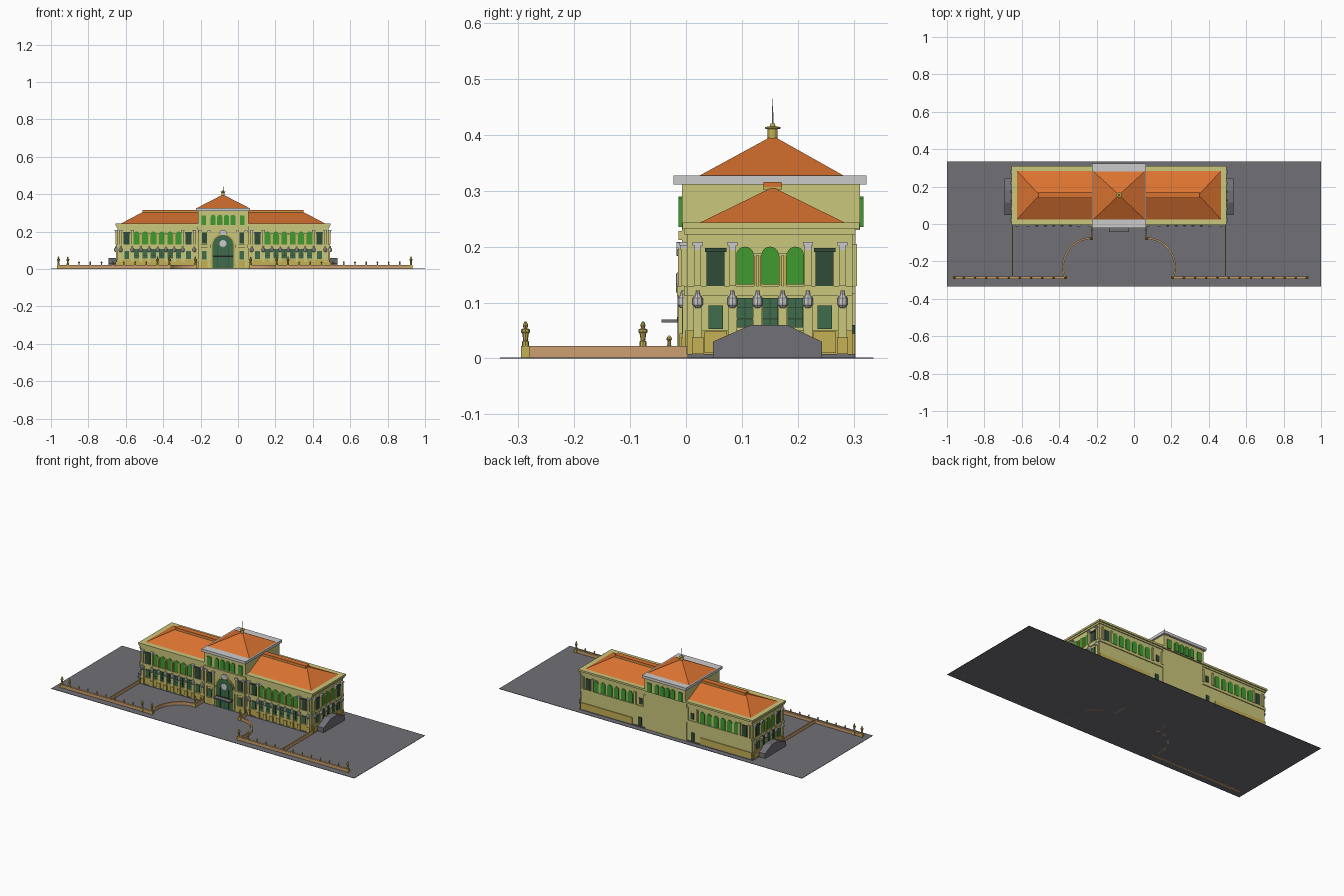
import bpy, bmesh, math
from mathutils import Matrix, Vector

if "Cube" in bpy.data.objects:
    bpy.data.objects.remove(bpy.data.objects["Cube"])

CX = -0.08                      # building axis
COL = {
    'wall': (0.60, 0.57, 0.20, 1), 'gold': (0.55, 0.44, 0.09, 1), 'roof': (0.70, 0.17, 0.03, 1),
    'green': (0.05, 0.33, 0.03, 1), 'dark': (0.03, 0.07, 0.04, 1), 'door': (0.05, 0.15, 0.07, 1),
    'slate': (0.16, 0.16, 0.18, 1), 'tan': (0.60, 0.35, 0.16, 1), 'grey': None}
parts = {}
I = Matrix.Identity(4)


def get(name, col):
    if name not in parts:
        parts[name] = (bmesh.new(), col)
    return parts[name][0]


def box(name, col, a, b, M=I):
    bm = get(name, col)
    a, b = Vector(a), Vector(b)
    T = Matrix.Translation((a + b) / 2) @ Matrix.Diagonal((*(b - a), 1))
    bmesh.ops.create_cube(bm, size=1, matrix=M @ T)


def prism(name, col, pts, v0, v1, M=I):
    """Extrude an outline of (u, w) points from depth v0 to v1."""
    bm = get(name, col)
    A = [bm.verts.new(M @ Vector((u, v0, w))) for u, w in pts]
    B = [bm.verts.new(M @ Vector((u, v1, w))) for u, w in pts]
    bm.faces.new(A)
    bm.faces.new(B[::-1])
    for i in range(len(pts)):
        j = (i + 1) % len(pts)
        bm.faces.new((A[i], A[j], B[j], B[i]))


def arch(u, r, z0, z1):
    s = z1 - r
    return [(u - r, z0), (u + r, z0)] + [(u + r * math.cos(math.pi * k / 10), s + r * math.sin(math.pi * k / 10)) for k in range(11)]


def lathe(name, col, prof, at, M=I, seg=10):
    """Stack of cones through (radius, height) points."""
    bm = get(name, col)
    rings = [[bm.verts.new(M @ (Vector(at) + Vector((r * math.cos(2 * math.pi * k / seg), r * math.sin(2 * math.pi * k / seg), z))))
              for k in range(seg)] for r, z in prof]
    for p, q in zip(rings, rings[1:]):
        for k in range(seg):
            j = (k + 1) % seg
            bm.faces.new((p[k], p[j], q[j], q[k]))
    bm.faces.new(rings[0][::-1])
    bm.faces.new(rings[-1])


def frustum(name, col, lo, hi, z0, z1):
    """Hipped solid between two (x0, x1, y0, y1) rectangles."""
    bm = get(name, col)
    A, B = [[bm.verts.new((x, y, z)) for x, y in ((r[0], r[2]), (r[1], r[2]), (r[1], r[3]), (r[0], r[3]))]
            for r, z in ((lo, z0), (hi, z1))]
    bm.faces.new(A[::-1])
    bm.faces.new(B)
    for k in range(4):
        j = (k + 1) % 4
        bm.faces.new((A[k], A[j], B[j], B[k]))


def frame(origin, u, v):
    """Facade frame: u along the wall, v outward, z up."""
    M = Matrix.Identity(4)
    M.col[0] = (*u, 0, 0)
    M.col[1] = (*v, 0, 0)
    M.col[3] = (*origin, 0, 1)
    return M


def facade(M, n, sp=0.045, end=0.08):
    L = 2 * end + n * sp
    box('base_courses', 'gold', (0, 0, 0.008), (L, 0.004, 0.05), M)
    box('belt_courses', 'wall', (0, 0, 0.112), (L, 0.006, 0.13), M)
    # end bays with rectangular windows
    for c in (0.05, L - 0.05):
        box('end_windows', 'dark', (c - 0.016, 0, 0.13), (c + 0.016, 0.004, 0.197), M)
        box('end_window_heads', 'dark', (c - 0.019, 0, 0.19), (c + 0.019, 0.007, 0.198), M)
        box('lower_end_windows', 'door', (c - 0.013, 0, 0.053), (c + 0.013, 0.006, 0.095), M)
        box('window_aprons', 'gold', (c - 0.02, 0, 0.01), (c + 0.02, 0.007, 0.048), M)
    # arched bays
    for k in range(n):
        c = end + sp * (k + 0.5)
        prism('arched_windows', 'green', arch(c, 0.0155, 0.132, 0.2), 0, 0.003, M)
        box('lower_windows', 'door', (c - 0.014, 0, 0.055), (c + 0.014, 0.005, 0.108), M)
        for w in (0.07, 0.09):
            box('window_bars', 'dark', (c - 0.014, 0, w), (c + 0.014, 0.007, w + 0.002), M)
        box('window_bars', 'dark', (c - 0.001, 0, 0.055), (c + 0.001, 0.007, 0.108), M)
    # pilasters, urns and capitals
    ends = [0.018, end, L - end, L - 0.018]
    mids = [end + sp * k for k in range(1, n)]
    for c in ends + mids:
        box('lower_pilasters', 'wall', (c - 0.008, 0, 0.035), (c + 0.008, 0.008, 0.115), M)
        box('pilaster_plinths', 'gold', (c - 0.01, 0, 0.008), (c + 0.01, 0.011, 0.038), M)
        lathe('urns', 'grey', [(0.004, 0.09), (0.009, 0.096), (0.009, 0.108), (0.004, 0.114), (0.003, 0.122)], (c, 0.008, 0), M, 8)
    for c in mids:
        for s in (-0.004, 0.004):
            box('arch_columns', 'gold', (c + s - 0.0025, 0, 0.13), (c + s + 0.0025, 0.008, 0.184), M)
        box('arch_imposts', 'wall', (c - 0.008, 0, 0.184), (c + 0.008, 0.009, 0.189), M)
    for c in ends:
        box('upper_pilasters', 'wall', (c - 0.006, 0, 0.13), (c + 0.006, 0.01, 0.197), M)
        box('capitals', 'grey', (c - 0.006, 0, 0.194), (c + 0.006, 0.012, 0.202), M)
        box('capitals', 'grey', (c - 0.009, 0, 0.202), (c + 0.009, 0.014, 0.208), M)


# ground and plinth
box('ground', 'slate', (-1, -0.333, 0), (1, 0.335, 0.002))
box('plinth', 'slate', (-0.652, -0.004, 0), (0.492, 0.302, 0.008))

# main body, cornice and hipped roof
box('main_walls', 'wall', (CX - 0.565, 0.002, 0.002), (CX + 0.565, 0.298, 0.232))
box('cornice', 'wall', (CX - 0.575, -0.006, 0.232), (CX + 0.575, 0.31, 0.243))
box('cornice_bed', 'wall', (CX - 0.57, -0.003, 0.222), (CX + 0.57, 0.303, 0.232))
frustum('main_roof', 'roof', (CX - 0.546, CX + 0.546, 0.025, 0.284), (CX - 0.43, CX + 0.43, 0.15, 0.16), 0.243, 0.304)
box('ridge_cap', 'gold', (CX - 0.43, 0.138, 0.302), (CX + 0.43, 0.172, 0.307))
frustum('ridge_roof', 'roof', (CX - 0.43, CX + 0.43, 0.138, 0.172), (CX - 0.43, CX + 0.43, 0.139, 0.171), 0.306, 0.316)

# front wings and side facades
for x in (CX - 0.565, CX + 0.135):
    facade(frame((x, 0.002), (1, 0), (0, -1)), 6)
for s in (-1, 1):
    M = frame((CX + s * 0.565, 0.003), (0, 1), (s, 0))
    facade(M, 3)
    # side stairs with sloped flanks
    prism('side_stairs', 'slate', [(0.045, 0), (0.24, 0), (0.24, 0.03), (0.178, 0.06), (0.113, 0.06), (0.045, 0.03)], 0, 0.047, M)

# rear facade
for s in (-1, 1):
    M = frame((CX + s * 0.565, 0.298), (-s, 0), (0, 1))
    box('rear_end_windows', 'dark', (0.034, 0, 0.13), (0.064, 0.004, 0.197), M)
    for k in range(6):
        prism('rear_windows', 'green', arch(0.102 + 0.045 * k, 0.0155, 0.132, 0.2), 0, 0.004, M)
    for c in (0.018, 0.08, 0.36, 0.425):
        box('rear_pilasters', 'wall', (c - 0.006, 0, 0.13), (c + 0.006, 0.008, 0.205), M)
    box('rear_belt', 'wall', (0, 0, 0.115), (0.43, 0.005, 0.13), M)
    box('rear_small_windows', 'dark', (0.385, 0, 0.14), (0.405, 0.004, 0.175), M)
    box('rear_doors', 'dark', (0.38, 0, 0.01), (0.402, 0.004, 0.06), M)
    box('rear_base', 'gold', (0, 0, 0.008), (0.34, 0.004, 0.045), M)

# central tower
box('tower_walls', 'wall', (CX - 0.135, -0.007, 0.002), (CX + 0.135, 0.303, 0.24))
box('tower_attic', 'wall', (CX - 0.135, -0.007, 0.23), (CX + 0.135, 0.311, 0.312))
box('tower_eaves', 'grey', (CX - 0.145, -0.022, 0.311), (CX + 0.145, 0.323, 0.327))
frustum('tower_roof', 'roof', (CX - 0.138, CX + 0.138, 0.024, 0.282), (CX - 0.006, CX + 0.006, 0.149, 0.161), 0.327, 0.395)
lathe('roof_finial', 'gold', [(0.009, 0.39), (0.009, 0.41), (0.014, 0.411), (0.014, 0.414), (0.005, 0.415), (0.004, 0.42)], (CX, 0.155, 0), seg=12)
lathe('spire', 'grey', [(0.0015, 0.415), (0.0012, 0.44), (0.0005, 0.465)], (CX, 0.155, 0), seg=6)

front = frame((CX, -0.007), (1, 0), (0, -1))
for M in (front, frame((CX, 0.311), (-1, 0), (0, 1))):
    for c in (-0.0525, -0.0175, 0.0175, 0.0525):
        prism('tower_windows', 'green', arch(c, 0.0135, 0.235, 0.29), 0, 0.006, M)
    for c in (-0.103, 0.103):
        box('tower_side_windows', 'green', (c - 0.013, 0, 0.235), (c + 0.013, 0.006, 0.287), M)
box('tower_band', 'wall', (-0.137, 0, 0.212), (0.137, 0.006, 0.228), front)
# entrance arch
prism('entrance_surround', 'gold', arch(0, 0.064, 0.008, 0.19), 0, 0.004, front)
prism('entrance_door', 'door', arch(0, 0.056, 0.006, 0.182), 0, 0.006, front)
box('door_transom', 'dark', (-0.056, 0, 0.07), (0.056, 0.009, 0.074), front)
for c in (-0.028, 0, 0.028):
    box('door_mullions', 'dark', (c - 0.001, 0, 0.008), (c + 0.001, 0.008, 0.125), front)
R = front @ Matrix.Translation((0, 0, 0.135)) @ Matrix.Rotation(-math.pi / 2, 4, 'X')
lathe('round_emblem', 'grey', [(0.019, 0), (0.019, 0.009), (0.015, 0.011)], (0, 0, 0), R, 20)
prism('arch_keystone', 'grey', [(-0.012, 0.183), (0.012, 0.183), (0.024, 0.195), (0.01, 0.208), (-0.01, 0.208), (-0.024, 0.195)], 0, 0.01, front)
box('entrance_canopy', 'slate', (-0.054, 0.008, 0.064), (0.054, 0.037, 0.07), front)
for s in (-1, 1):
    c = s * 0.1
    box('tower_middle_windows', 'dark', (c - 0.013, 0, 0.135), (c + 0.013, 0.004, 0.195), front)
    box('tower_doors', 'door', (c - 0.012, 0, 0.05), (c + 0.012, 0.004, 0.095), front)
    for d in (-0.024, 0.024):
        box('tower_pilasters', 'wall', (c + d - 0.006, 0, 0.008), (c + d + 0.006, 0.007, 0.112), front)
        box('tower_pilasters', 'wall', (c + d - 0.006, 0, 0.13), (c + d + 0.006, 0.007, 0.2), front)
        box('tower_capitals', 'grey', (c + d - 0.008, 0, 0.198), (c + d + 0.008, 0.01, 0.207), front)
    box('tower_belt', 'wall', (c - 0.033, 0, 0.112), (c + 0.033, 0.009, 0.13), front)
    box('tower_base', 'gold', (c - 0.033, 0, 0.006), (c + 0.033, 0.005, 0.045), front)

# garden walls: front runs, returns and quarter-round entrance sweeps
H = 0.02
for x0, x1 in ((-0.965, -0.365), (0.205, 0.93)):
    box('front_garden_wall', 'tan', (x0, -0.293, 0), (x1, -0.281, H))
for x in (-0.65, 0.49, CX - 0.145, CX + 0.145):
    y0 = -0.285 if abs(x - CX) > 0.3 else -0.077
    box('return_walls', 'tan', (x - 0.003, y0, 0), (x + 0.003, 0.002, H + 0.002))
for s in (-1, 1):
    angs = [math.radians(a) for a in range(-20, 91, 10)]
    pts = [(CX + s * (0.145 + r * math.cos(a)), -0.23 + r * math.sin(a)) for r, seq in ((0.159, angs), (0.15, angs[::-1])) for a in seq]
    bmw = get('curved_walls', 'tan')
    lo, hi = [[bmw.verts.new((x, y, z)) for x, y in pts] for z in (0, H)]
    n, m = len(pts), len(angs)
    for k in range(n):
        j = (k + 1) % n
        bmw.faces.new((lo[k], lo[j], hi[j], hi[k]))
    for k in range(m - 1):
        for ring in (lo, hi):
            bmw.faces.new((ring[k], ring[k + 1], ring[n - 2 - k], ring[n - 1 - k]))

# gate posts and small wall posts
TALL = [(0.006, 0.02), (0.006, 0.03), (0.004, 0.032), (0.006, 0.045), (0.008, 0.047), (0.008, 0.052), (0.003, 0.054), (0.005, 0.059), (0.002, 0.066)]
for x, y in [(v, -0.287) for v in (-0.96, -0.91, -0.43, -0.367, 0.207, 0.267, 0.925)] + [(CX - 0.148, -0.077), (CX + 0.148, -0.077)]:
    box('post_blocks', 'gold', (x - 0.008, y - 0.008, 0), (x + 0.008, y + 0.008, 0.022))
    lathe('gate_posts', 'gold', TALL, (x, y, 0), seg=8)
small = [(-0.91 + 0.06 * k, -0.287) for k in range(1, 8)] + [(0.267 + 0.0598 * k, -0.287) for k in range(1, 11)]
small += [(CX - 0.145, -0.03), (CX + 0.145, -0.03)]
for x, y in small:
    lathe('small_posts', 'gold', [(0.004, 0.018), (0.003, 0.032), (0.005, 0.034), (0.004, 0.038), (0.001, 0.041)], (x, y, 0), seg=8)

# turn the collected parts into objects
mats = {}
for name, (bm, col) in parts.items():
    bmesh.ops.recalc_face_normals(bm, faces=bm.faces)
    me = bpy.data.meshes.new(name)
    bm.to_mesh(me)
    bm.free()
    ob = bpy.data.objects.new(name, me)
    bpy.context.collection.objects.link(ob)
    if COL[col]:
        if col not in mats:
            mats[col] = bpy.data.materials.new(col)
            mats[col].diffuse_color = COL[col]
        me.materials.append(mats[col])

for m in bpy.data.materials:
    if m.users and not m.is_grease_pencil:
        m.use_nodes = True
        m.node_tree.nodes["Principled BSDF"].inputs["Base Color"].default_value = m.diffuse_color
